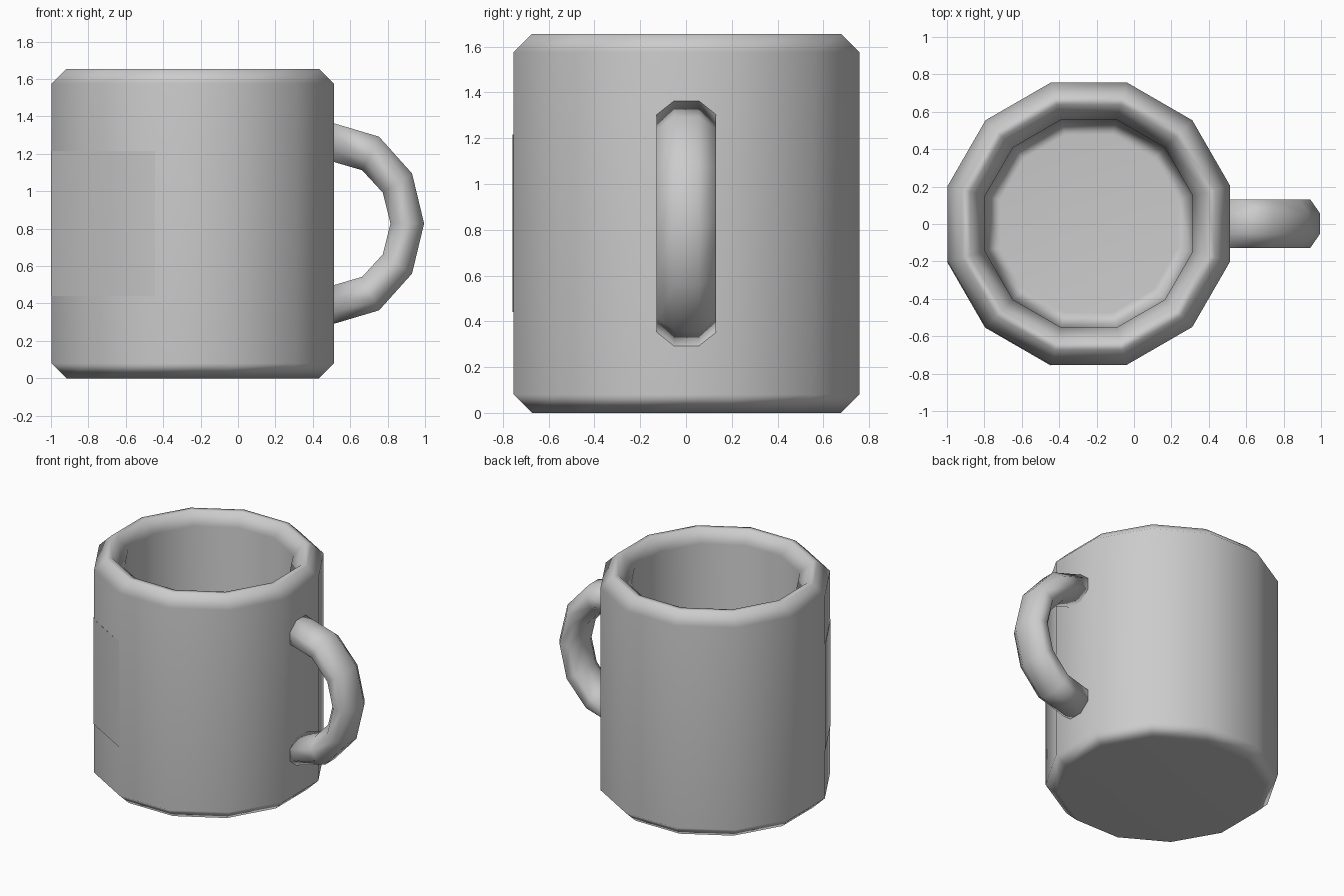
import bpy
import bmesh
from math import cos, sin, pi, radians
from mathutils import Vector

cube = bpy.data.objects.get("Cube")
if cube:
    bpy.data.objects.remove(cube, do_unlink=True)

CENTRE = Vector((-0.241, 0.002, 0))
SIDES = 12
STEP = 2 * pi / SIDES
APOTHEM = 0.755
HEIGHT = 1.655
BEVEL = 0.08
WALL = 0.2

grey = bpy.data.materials.new("ceramic grey")
grey.use_nodes = True
colour = (0.6, 0.6, 0.6, 1)
grey.diffuse_color = colour
grey.node_tree.nodes["Principled BSDF"].inputs["Base Color"].default_value = colour


def finish(bm, name):
    """Turn a bmesh into a smooth-shaded object."""
    bmesh.ops.recalc_face_normals(bm, faces=bm.faces)
    mesh = bpy.data.meshes.new(name)
    bm.to_mesh(mesh)
    bm.free()
    mesh.materials.append(grey)
    mesh.shade_smooth()
    obj = bpy.data.objects.new(name, mesh)
    bpy.context.collection.objects.link(obj)
    obj.modifiers.new("soft facets", "WEIGHTED_NORMAL")
    return obj


def bridge(bm, rings, closed=True):
    """Join consecutive rings of vertices with quads."""
    for a, b in zip(rings, rings[1:]):
        n = len(a)
        for i in range(n if closed else n - 1):
            j = (i + 1) % n
            bm.faces.new((a[i], a[j], b[j], b[i]))


def wall_point(apothem, z, k):
    """Corner k of the twelve-sided wall."""
    r = apothem / cos(STEP / 2)
    a = (k + 0.5) * STEP
    return CENTRE + Vector((r * cos(a), r * sin(a), z))


# Cup: outer wall, bevelled rim, hollow inside and floor
inner = APOTHEM - WALL
profile = [
    (APOTHEM - BEVEL, 0), (APOTHEM, BEVEL),
    (APOTHEM, HEIGHT - BEVEL), (APOTHEM - BEVEL, HEIGHT),
    (inner + BEVEL, HEIGHT), (inner, HEIGHT - BEVEL),
    (inner, WALL + BEVEL), (inner - BEVEL, WALL),
]
bm = bmesh.new()
rings = [[bm.verts.new(wall_point(r, z, k)) for k in range(SIDES)] for r, z in profile]
bridge(bm, rings)
bm.faces.new(rings[0])
bm.faces.new(rings[-1])
finish(bm, "cup")

# Handle: half an oval ring with an eight-sided section
bm = bmesh.new()
rings = []
for s in range(7):
    a = radians(90 - 30 * s)
    ring = []
    for k in range(8):
        t = (k + 0.5) * pi / 4
        across, out = cos(t) / cos(pi / 8), sin(t) / cos(pi / 8)
        ring.append(bm.verts.new((
            0.513 + (0.392 + 0.09 * out) * cos(a),
            CENTRE.y + 0.13 * across,
            HEIGHT / 2 + (0.4325 + 0.1035 * out) * sin(a))))
    rings.append(ring)
bridge(bm, rings)
bm.faces.new(rings[0])
bm.faces.new(rings[-1])
finish(bm, "handle")

# Thin plate wrapped over two wall facets
bm = bmesh.new()
section = [(APOTHEM + 0.004, 0.44), (APOTHEM + 0.004, 1.215),
           (APOTHEM - 0.002, 1.215), (APOTHEM - 0.002, 0.44)]
rings = [[bm.verts.new(wall_point(r, z, k)) for r, z in section] for k in (6, 7, 8)]
bridge(bm, rings)
bm.faces.new(rings[0])
bm.faces.new(rings[-1])
finish(bm, "side_plate")
